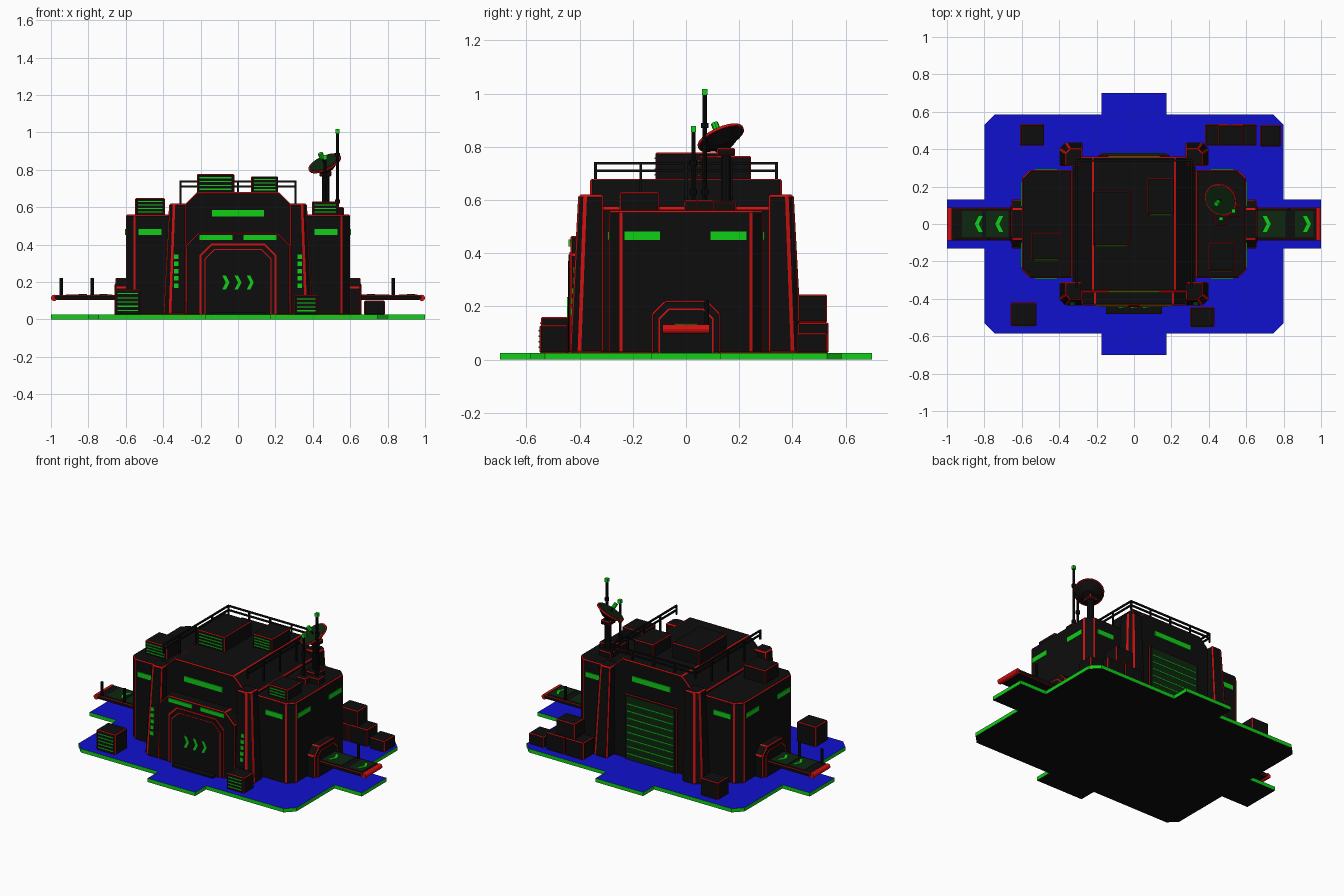
import bpy, bmesh, math
from mathutils import Vector

if "Cube" in bpy.data.objects:
    bpy.data.objects.remove(bpy.data.objects["Cube"])

def material(name, rgb):
    m = bpy.data.materials.new(name)
    m.diffuse_color = (*rgb, 1)
    m.use_nodes = True
    m.node_tree.nodes["Principled BSDF"].inputs["Base Color"].default_value = m.diffuse_color
    return m

BLACK = material("black", (0.004, 0.004, 0.004))
RED = material("red", (0.65, 0.005, 0.005))
GREEN = material("green", (0.005, 0.62, 0.008))
BLUE = material("blue", (0.005, 0.005, 0.62))
DARK = material("dark_green", (0.004, 0.02, 0.005))


def loft(name, ring_a, ring_b, mat=BLACK, bevel=0.0):
    """Solid between two rings; bevelled edges become red trim."""
    bm = bmesh.new()
    a = [bm.verts.new(p) for p in ring_a]
    b = [bm.verts.new(p) for p in ring_b]
    n = len(a)
    bm.faces.new(a)
    bm.faces.new(b)
    for i in range(n):
        bm.faces.new((a[i], a[(i + 1) % n], b[(i + 1) % n], b[i]))
    bmesh.ops.recalc_face_normals(bm, faces=bm.faces)
    me = bpy.data.meshes.new(name)
    bm.to_mesh(me)
    bm.free()
    me.materials.append(mat)
    ob = bpy.data.objects.new(name, me)
    bpy.context.collection.objects.link(ob)
    if bevel:
        me.materials.append(RED)
        md = ob.modifiers.new("trim", 'BEVEL')
        md.width = bevel
        md.segments = 1
        md.limit_method = 'ANGLE'
        md.material = 1
    return ob


def prism(name, pts, plane, lo, hi, mat=BLACK, bevel=0.0):
    put = {'XY': lambda u, v, w: (u, v, w),
           'XZ': lambda u, v, w: (u, w, v),
           'YZ': lambda u, v, w: (w, u, v)}[plane]
    return loft(name, [put(u, v, lo) for u, v in pts], [put(u, v, hi) for u, v in pts], mat, bevel)


def box(name, x0, x1, y0, y1, z0, z1, mat=BLACK, bevel=0.0):
    return prism(name, [(x0, y0), (x1, y0), (x1, y1), (x0, y1)], 'XY', z0, z1, mat, bevel)


def arch(w, z0, z1, c):
    return [(-w, z0), (w, z0), (w, z1 - c), (w - c, z1), (c - w, z1), (-w, z1 - c)]


def chevron(name, u, v, d, h, plane, lo, hi):
    t = h * 0.5
    pts = [(u - d * t, v + h), (u, v + h), (u + d * t, v), (u, v - h), (u - d * t, v - h), (u, v)]
    prism(name, pts, plane, lo, hi, GREEN)


def tube(name, p, q, r, mat=BLACK, sides=8, r2=None):
    p, q = Vector(p), Vector(q)
    rot = (q - p).to_track_quat('Z', 'Y')
    circle = [Vector((math.cos(2 * math.pi * i / sides), math.sin(2 * math.pi * i / sides), 0)) for i in range(sides)]
    return loft(name, [p + rot @ (c * r) for c in circle],
                [q + rot @ (c * (r if r2 is None else r2)) for c in circle], mat)


def crate(name, x0, x1, y0, y1, z0, z1, slats=0):
    box(name, x0, x1, y0, y1, z0, z1, BLACK, 0.005)
    for i in range(slats):
        z = z0 + (z1 - z0) * (i + 1) / (slats + 1)
        box(name + "_slat", x0 + .015, x1 - .015, y0 - .004, y0, z - .003, z + .003, GREEN)


# Base plate: blue top, green rim, black underside
quarter = [(1, .13), (.8, .13), (.8, .53), (.745, .585), (.175, .585), (.175, .7)]
outline = []
for sx, sy, step in ((1, 1, 1), (-1, 1, -1), (-1, -1, 1), (1, -1, -1)):
    outline += [(sx * x, sy * y) for x, y in quarter[::step]]
base = prism("base_plate", outline, 'XY', 0, .025)
base.data.materials.append(GREEN)
base.data.materials.append(BLUE)
for f in base.data.polygons:
    f.material_index = 2 if f.normal.z > .5 else 0 if f.normal.z < -.5 else 1

# Main hall with sloped roof edges
prism("main_hall", [(-.33, .025), (.33, .025), (.33, .57), (.22, .68), (-.22, .68), (-.33, .57)],
      'XZ', -.36, .36, BLACK, .006)
for y in (-.364, .36):
    box("upper_window", -.14, .14, y - .002, y + .006, .55, .585, GREEN)

# Front gate
prism("gate_frame", arch(.28, .025, .465, .07), 'XZ', -.435, -.36, BLACK, .006)
prism("gate_outline", arch(.205, .025, .405, .06), 'XZ', -.438, -.43, RED)
prism("gate_door", arch(.196, .028, .396, .057), 'XZ', -.441, -.432)
prism("gate_inner_outline", arch(.18, .025, .375, .052), 'XZ', -.4425, -.435, RED)
prism("gate_inner_door", arch(.175, .025, .37, .05), 'XZ', -.444, -.436)
box("gate_step", -.15, .15, -.48, -.43, .025, .036)
for x in (-.065, 0, .065):
    chevron("gate_chevron", x, .197, 1, .038, 'XZ', -.448, -.443)
for s in (-1, 1):
    box("gate_light", min(s * .03, s * .205), max(s * .03, s * .205), -.442, -.434, .425, .452, GREEN)

# Rear shutter
prism("shutter_frame", [(-.19, .025), (.19, .025), (.19, .46), (-.19, .46)], 'XZ', .355, .372, BLACK, .004)
box("shutter", -.175, .175, .37, .376, .03, .45, DARK)
for i in range(8):
    z = .07 + i * .047
    box("shutter_slat", -.17, .17, .375, .379, z - .003, z + .003, GREEN)

# Tapered corner pillars


def pillar_ring(sx, sy, x1, y1, c, z):
    pts = [(.275, .31), (x1, .31), (x1, y1 - c), (x1 - c, y1), (.275, y1)]
    return [(sx * x, sy * y, z) for x, y in pts]


for sx in (-1, 1):
    for sy in (-1, 1):
        loft("corner_pillar", pillar_ring(sx, sy, .40, .437, .035, .025),
             pillar_ring(sx, sy, .368, .405, .025, .62), BLACK, .008)
    for i in range(5):
        z = .18 + i * .039
        y = -.437 + .032 * (z - .025) / .595
        box("pillar_light", sx * .33 - .012, sx * .33 + .012, y - .005, y + .003, z - .012, z + .012, GREEN)

# Side wings, entry collars and loading decks
for s in (-1, 1):
    wing = [(.33, -.29), (.555, -.29), (.6, -.245), (.6, .245), (.555, .29), (.33, .29)]
    prism("side_wing", [(s * x, y) for x, y in wing], 'XY', .025, .56, BLACK, .006)
    for y in (-.29, .29):
        box("wing_window", s * .47 - .062, s * .47 + .062, y - .005, y + .005, .45, .482, GREEN)
    for y in (-.165, .16):
        box("wing_side_window", s * .6 - .005, s * .6 + .005, y - .067, y + .067, .45, .482, GREEN)
    lo, hi = sorted((s * .59, s * .655))
    prism("entry_collar", arch(.13, .025, .222, .05), 'YZ', lo, hi, BLACK, .006)
    prism("entry_outline", arch(.103, .025, .192, .035), 'YZ', s * .655 - .003, s * .655 + .003, RED)
    prism("entry_opening", arch(.097, .025, .186, .033), 'YZ', s * .655 - .005, s * .655 + .005)
    lo, hi = sorted((s * .65, s * .985))
    box("loading_deck", lo, hi, -.088, .088, .105, .13, BLACK, .004)
    tube("deck_roller", (s * .983, -.088, .115), (s * .983, .088, .115), .017, RED, 12)
for x0, x1, cx, d in ((-.79, -.67, -.72, -1), (-.92, -.81, -.83, -1), (.66, .81, .71, 1), (.86, .96, .925, 1)):
    box("deck_panel", x0, x1, -.07, .07, .128, .132, DARK)
    chevron("deck_chevron", cx, 0, d, .043, 'XY', .131, .136)
for x, y in ((-.945, -.078), (-.78, -.078), (.83, .078)):
    tube("deck_post", (x, y, .12), (x, y, .222), .009)

# Ground crates
crate("front_left_crate", -.66, -.52, -.545, -.42, .025, .16, 5)
crate("front_right_crate", .3, .43, -.55, -.445, .025, .13, 4)
crate("rear_left_crate", -.61, -.48, .42, .535, .025, .14)
crate("rear_right_crate_a", .38, .515, .42, .535, .025, .14)
crate("rear_right_crate_b", .52, .655, .42, .535, .025, .14)
crate("stacked_crate", .45, .585, .42, .53, .14, .245)
crate("rear_small_crate", .675, .785, .415, .53, .025, .1)

# Rooftop units
crate("roof_unit_large", -.22, -.02, -.115, .175, .675, .778, 4)
crate("roof_unit_small", .07, .215, .05, .245, .675, .765, 4)
crate("left_wing_unit", -.55, -.39, -.19, -.045, .555, .648, 4)
crate("right_wing_unit", .395, .54, -.25, -.1, .555, .63, 3)

# Roof railing on the sides and the back
for z in (.71, .738):
    for s in (-1, 1):
        box("side_rail", s * .308 - .005, s * .308 + .005, -.345, .345, z - .005, z + .005)
    box("back_rail", -.308, .308, .335, .345, z - .005, z + .005)
for s in (-1, 1):
    for y in (-.34, -.17, 0, .17, .34):
        box("rail_post", s * .308 - .005, s * .308 + .005, y - .005, y + .005, .6 if abs(y) < .3 else .68, .738)
for x in (-.155, 0, .155):
    box("rail_post", x - .005, x + .005, .335, .345, .675, .738)

# Dish on its pedestal
centre, normal = Vector((.468, .135, .825)), Vector((-.38, -.38, .84)).normalized()
box("dish_base", .42, .51, .1, .19, .555, .595, BLACK, .005)
tube("dish_mast", (.468, .15, .56), (.468, .15, .8), .02, BLACK, 10)
box("dish_bracket", .435, .5, .115, .185, .765, .795, BLACK, .005)
tube("dish_bowl", centre - normal * .03, centre + normal * .008, .035, BLACK, 20, .09)
tube("dish_rim", centre + normal * .006, centre + normal * .016, .093, RED, 20)
tube("dish_face", centre + normal * .015, centre + normal * .018, .085, DARK, 20)
tube("feed_arm", centre, centre + normal * .06, .005)
tube("feed_horn", centre + normal * .045, centre + normal * .075, .014, GREEN, 8)

# Antennas with green tips
for x, y, top, r in ((.532, .07, 1.0, .008), (.465, .028, .86, .008)):
    box("antenna_base", x - .035, x + .035, y - .035, y + .035, .555, .6, BLACK, .005)
    tube("antenna", (x, y, .56), (x, y, top), r)
    for z in (.62, top - .13):
        tube("antenna_sleeve", (x, y, z), (x, y, z + .02), .014)
    box("antenna_tip", x - .01, x + .01, y - .01, y + .01, top - .005, top + .018, GREEN)
